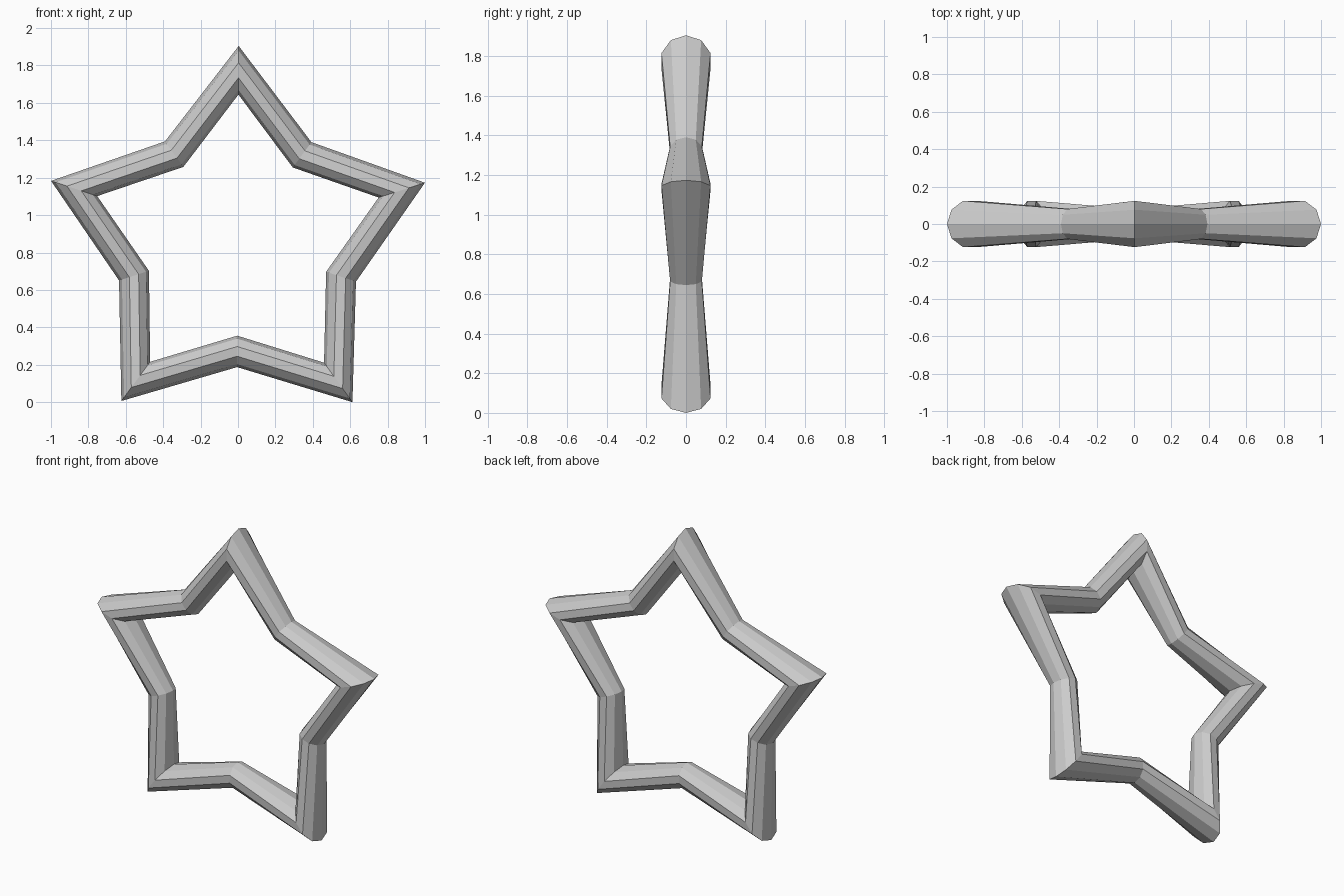
import bpy, bmesh
from math import sin, cos, pi

if "Cube" in bpy.data.objects:
    bpy.data.objects.remove(bpy.data.objects["Cube"])

SIDES = 10            # sides of the tube cross-section
TIP = (0.921, 0.13)   # radial centre and tube radius at the star tips
NOTCH = (0.582, 0.084)  # same at the inner corners
TILT = 0.005          # slight clockwise lean

bm = bmesh.new()

# Ten cross-sections, alternating between tip and notch
rings = []
for i in range(10):
    a = i * pi / 5 + TILT
    centre, radius = NOTCH if i % 2 else TIP
    ring = []
    for j in range(SIDES):
        t = 2 * pi * j / SIDES
        d = centre + radius * cos(t)
        ring.append(bm.verts.new((d * sin(a), radius * sin(t), d * cos(a))))
    rings.append(ring)

# Bridge neighbouring sections into a closed loop
for i in range(10):
    r, s = rings[i], rings[(i + 1) % 10]
    for j in range(SIDES):
        k = (j + 1) % SIDES
        bm.faces.new((r[j], r[k], s[k], s[j]))
bmesh.ops.recalc_face_normals(bm, faces=bm.faces)

# Stand on the ground, centred
xs = [v.co.x for v in bm.verts]
low = min(v.co.z for v in bm.verts)
bmesh.ops.translate(bm, verts=bm.verts, vec=(-(min(xs) + max(xs)) / 2, 0, -low))

mesh = bpy.data.meshes.new("star_ring")
bm.to_mesh(mesh)
bm.free()
bpy.context.collection.objects.link(bpy.data.objects.new("star_ring", mesh))
